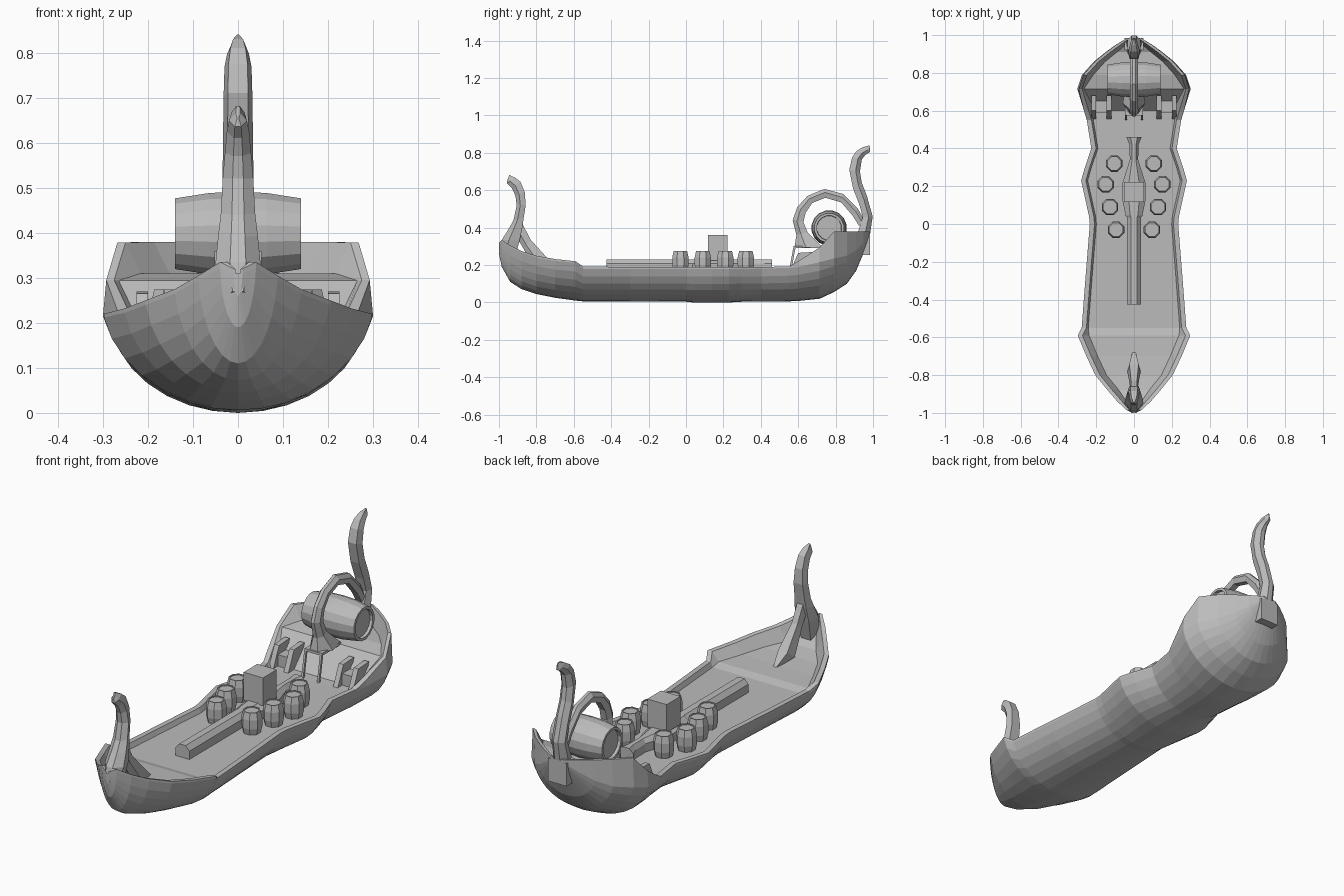
import bpy, bmesh, math

grey = bpy.data.materials.new("plain grey")
grey.diffuse_color = (0.5, 0.5, 0.5, 1)


def finish(name, bm):
    bmesh.ops.remove_doubles(bm, verts=bm.verts[:], dist=0.0002)
    bmesh.ops.recalc_face_normals(bm, faces=bm.faces[:])
    me = bpy.data.meshes.new(name)
    bm.to_mesh(me)
    bm.free()
    me.materials.append(grey)
    ob = bpy.data.objects.new(name, me)
    bpy.context.collection.objects.link(ob)
    return ob


def loft(name, rings):
    """Closed rings of equal size joined in order, with capped ends."""
    bm = bmesh.new()
    vs = [[bm.verts.new(p) for p in r] for r in rings]
    n = len(rings[0])
    for a, b in zip(vs, vs[1:]):
        for i in range(n):
            j = (i + 1) % n
            bm.faces.new((a[i], a[j], b[j], b[i]))
    bm.faces.new(vs[0])
    bm.faces.new(vs[-1])
    return finish(name, bm)


def strip(name, stations):
    """Curved beam: outer y, z, inner y, z and half width per station."""
    rings = []
    for oy, oz, iy, iz, w in stations:
        my, mz = oy * .6 + iy * .4, oz * .6 + iz * .4
        rings.append([(-.35 * w, oy, oz), (.35 * w, oy, oz), (w, my, mz),
                      (.7 * w, iy, iz), (-.7 * w, iy, iz), (-w, my, mz)])
    return loft(name, rings)


def box(name, x0, x1, y0, y1, z0, z1, dy=0):
    """Box whose top is shifted by dy along y."""
    return loft(name, [[(x0, y0 + d, z), (x1, y0 + d, z), (x1, y1 + d, z), (x0, y1 + d, z)]
                       for z, d in ((z0, 0), (z1, dy))])


def barrel(name, centre, r_end, r_mid, length, sides, axis):
    """Barrel with bulging staves and recessed ends."""
    h = length / 2
    prof = [(-h * .9, r_end * .82), (-h, r_end * .84), (-h, r_end), (-h * .45, r_mid * .97),
            (0, r_mid), (h * .45, r_mid * .97), (h, r_end), (h, r_end * .84), (h * .9, r_end * .82)]
    if axis == 'Z':
        prof = [(-h, r_end), (-h * .4, r_mid), (h * .4, r_mid), (h, r_end),
                (h, r_end * .85), (h * .92, r_end * .85)]
    rings = []
    for t, r in prof:
        ring = []
        for k in range(sides):
            a = math.tau * (k + .5) / sides
            u, v = r * math.cos(a), r * math.sin(a)
            p = (t, u, v) if axis == 'X' else (u, v, t)
            ring.append(tuple(c + d for c, d in zip(centre, p)))
        rings.append(ring)
    return loft(name, rings)


# Hull: y, half width, keel z, bilge top z, rim z, deck z
hull = [(-1, .010, .26, .31, .32, .31), (-.985, .04, .19, .32, .335, .30),
        (-.94, .088, .11, .295, .305, .24), (-.88, .14, .072, .265, .275, .21),
        (-.8, .205, .045, .24, .25, .195), (-.7, .252, .025, .222, .232, .185),
        (-.59, .298, .01, .212, .22, .18), (-.55, .277, .006, .18, .192, .168),
        (-.3, .258, .006, .18, .19, .168), (0, .234, .004, .18, .19, .168),
        (.04, .238, 0, .18, .19, .168), (.14, .26, 0, .18, .19, .168),
        (.23, .28, 0, .18, .19, .168), (.3, .26, .004, .18, .19, .168),
        (.4, .226, .006, .18, .19, .168), (.55, .25, .006, .185, .192, .168),
        (.6, .265, .008, .19, .22, .17), (.715, .3, .02, .215, .295, .31),
        (.79, .275, .055, .235, .378, .31), (.86, .212, .1, .25, .38, .31),
        (.91, .15, .17, .28, .38, .31), (.95, .095, .265, .32, .38, .33),
        (.985, .035, .35, .365, .38, .37)]
rings = []
N = 7
for y, w, zb, zm, zr, zd in hull:
    half = []
    for k in range(N + 1):
        t = math.radians(78) * k / N
        half.append((w * math.sin(t) / math.sin(math.radians(78)),
                     zb + (zm - zb) * (1 - math.cos(t)) / (1 - math.cos(math.radians(78)))))
    rim = w * (.975 if zr - zm > .05 else 1)
    wi = max(w - .025, w * .6)
    wd = max(w - (.035 if zr - zd < .04 else .06), w * .45)
    half += [(rim, zr), (wi, zr), (wd, min(zd, zr - .001)), (0, min(zd, zr - .001))]
    rings.append([(x, y, z) for x, z in half] +
                 [(-x, y, z) for x, z in reversed(half[1:-1])])
loft("hull", rings)

# Bow stem curling forward, with its brace
strip("bow_stem", [(-1, .27, -.92, .22, .035), (-.985, .335, -.89, .33, .05),
                   (-.95, .39, -.875, .40, .044), (-.922, .44, -.868, .45, .038),
                   (-.905, .52, -.857, .52, .034), (-.912, .57, -.862, .59, .029),
                   (-.93, .61, -.885, .645, .025), (-.957, .636, -.915, .668, .02),
                   (-.955, .655, -.945, .682, .005)])
strip("bow_brace", [(-.93, .39, -.88, .43, .022), (-.87, .29, -.83, .335, .022),
                    (-.81, .18, -.74, .235, .035), (-.72, .18, -.68, .185, .012)])

# Stern post, its box and the arch over the large barrel
strip("stern_stem", [(.96, .30, .90, .31, .045), (.985, .37, .92, .38, .04),
                     (.998, .46, .945, .455, .035), (.967, .57, .928, .52, .034),
                     (.94, .64, .893, .61, .033), (.93, .70, .873, .71, .032),
                     (.94, .765, .888, .775, .03), (.96, .79, .912, .81, .024),
                     (.985, .805, .945, .83, .016), (.985, .825, .98, .84, .003)])
box("stern_box", -.05, .05, .92, .985, .255, .365)
strip("arch", [(.965, .42, .925, .41, .022), (.92, .50, .89, .465, .022),
               (.84, .58, .83, .535, .022), (.74, .607, .745, .56, .022),
               (.65, .57, .675, .532, .022), (.595, .51, .64, .48, .022),
               (.57, .44, .628, .43, .024), (.59, .36, .65, .375, .03),
               (.58, .295, .73, .295, .06)])
barrel("large_barrel", (0, .765, .398), .08, .095, .28, 16, 'X')

# Doorway frame below the arch foot, and wedge steps on the bulkhead
for s, side in ((-1, "left"), (1, "right")):
    box("door_post_" + side, s * .042 - .005, s * .042 + .005, .55, .562, .165, .3, .025)
    pts = [(.555, .165), (.60, .265), (.68, .27), (.66, .165)]
    loft("bulkhead_step_" + side, [[(s * x, y, z) for y, z in pts] for x in (.12, .145)])
    loft("bulkhead_step_outer_" + side, [[(s * x, y, z) for y, z in pts] for x in (.20, .225)])
    box("step_seat_" + side, min(s * .14, s * .21), max(s * .14, s * .21), .59, .66, .165, .225)
box("door_lintel", -.047, .047, .575, .72, .29, .302)

# Long ridged beam on the deck
loft("deck_beam", [[(-w, y, .165), (w, y, .165), (w, y, .208), (w * .45, y, .23),
                    (-w * .45, y, .23), (-w, y, .208)]
                   for y, w in ((-.425, .037), (.035, .037), (.045, .045), (.12, .06), (.22, .06),
                                (.34, .022), (.42, .024), (.46, .04))])
box("deck_crate", -.052, .052, .117, .222, .225, .36)

# Small deck barrels in mirrored pairs
for i, (x, y) in enumerate(((.105, .32), (.15, .21), (.127, .09), (.095, -.03))):
    for s in (-1, 1):
        barrel("deck_barrel_%d_%s" % (i + 1, "left" if s < 0 else "right"),
               (s * x, y, .22), .039, .047, .108, 8, 'Z')
